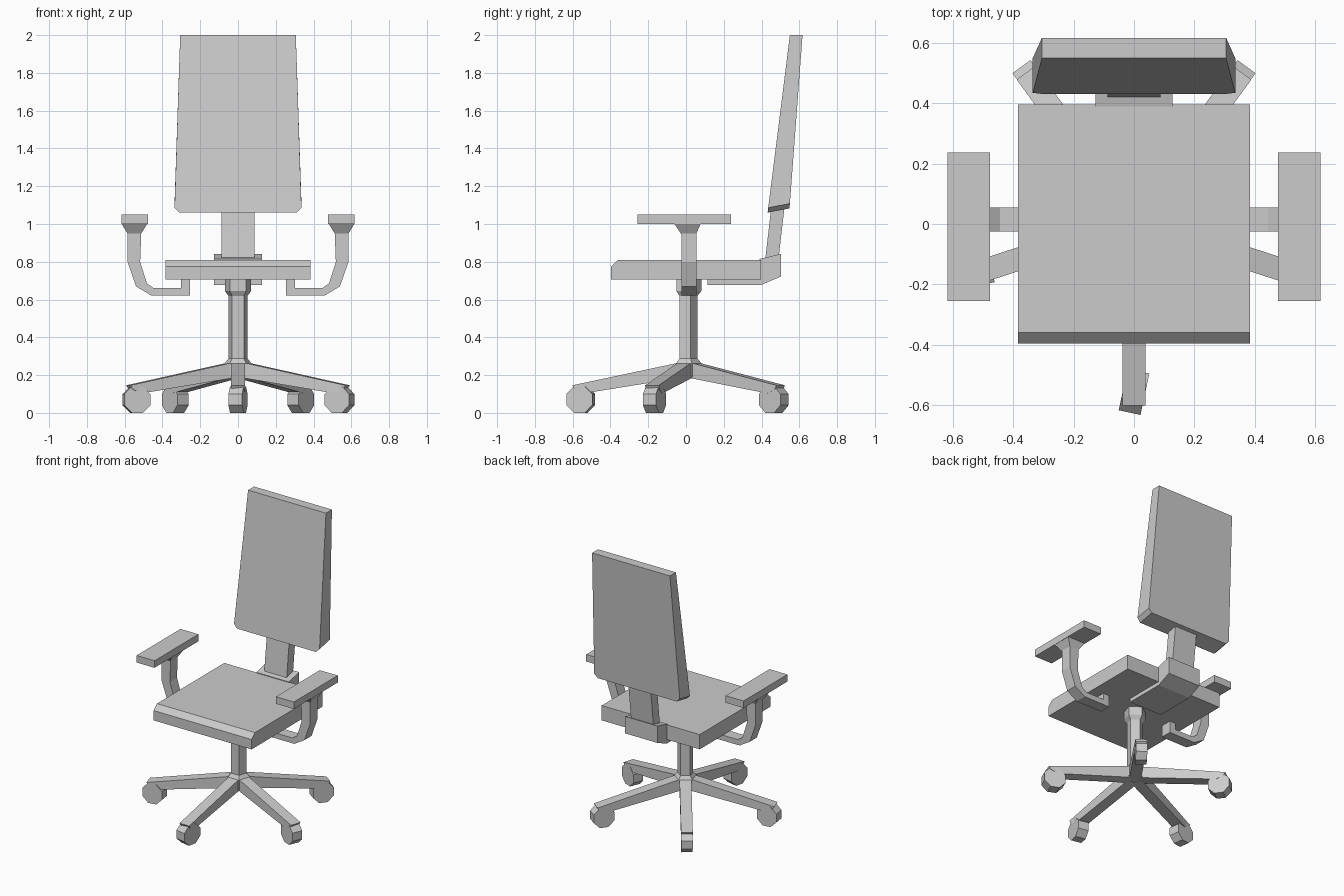
import bpy, bmesh
from math import radians, cos, sin, pi
from mathutils import Matrix, Vector

if "Cube" in bpy.data.objects:
    bpy.data.objects.remove(bpy.data.objects["Cube"])

HUB_Y = 0.008


def loft(name, rings, matrix=None):
    """Closed solid skinned through equal-length rings of points."""
    bm = bmesh.new()
    vs = [[bm.verts.new(p) for p in ring] for ring in rings]
    n = len(vs[0])
    for a, b in zip(vs, vs[1:]):
        for i in range(n):
            j = (i + 1) % n
            bm.faces.new((a[i], a[j], b[j], b[i]))
    bm.faces.new(vs[0][::-1])
    bm.faces.new(vs[-1])
    bmesh.ops.recalc_face_normals(bm, faces=bm.faces)
    if matrix is not None:
        bmesh.ops.transform(bm, matrix=matrix, verts=bm.verts)
    me = bpy.data.meshes.new(name)
    bm.to_mesh(me)
    bm.free()
    ob = bpy.data.objects.new(name, me)
    bpy.context.collection.objects.link(ob)
    return ob


def side_prism(name, profile, half, matrix=None):
    """Profile in (y, z), extruded symmetrically along x."""
    return loft(name, [[(x, y, z) for y, z in profile] for x in (-half, half)], matrix)


def rect(x0, x1, y0, y1, z):
    return [(x0, y0, z), (x1, y0, z), (x1, y1, z), (x0, y1, z)]


def mirror(ob):
    m = ob.modifiers.new("Mirror", 'MIRROR')
    m.use_mirror_merge = False


# seat cushion with chamfered front edge
side_prism("seat", [(-.397, .705), (.396, .705), (.396, .81), (-.36, .81), (-.397, .775)], .385)

# bracket under the seat and post carrying the backrest
side_prism("back_bracket", [(.114, .71), (.114, .678), (.40, .678), (.502, .722),
                            (.502, .842), (.39, .815), (.39, .71)], .128)
side_prism("back_post", [(.418, .80), (.488, .80), (.525, 1.12), (.455, 1.12)], .088)

# tapered, leaning backrest with clipped lower corners
outline = [(-.31, 0), (.31, 0), (.336, .028), (.306, 1), (-.306, 1), (-.336, .028)]


def back_ring(y0, z0, y1):
    return [(x, y0 + (y1 - y0) * t, z0 + (2 - z0) * t) for x, t in outline]


loft("backrest", [back_ring(.432, 1.06, .55), back_ring(.548, 1.083, .617)])

# armrests: curved support, flared neck and flat pad
arm = [(.255, .708), (.255, .622), (.46, .622), (.54, .67), (.585, .80), (.585, .955),
       (.512, .955), (.518, .80), (.482, .685), (.445, .66), (.303, .66), (.303, .708)]
mirror(loft("arm_support", [[(x, y, z) for x, z in arm] for y in (-.025, .055)]))
mirror(loft("arm_neck", [rect(.512, .585, -.028, .055, .95), rect(.48, .617, -.062, .078, 1.002)]))
mirror(loft("arm_pad", [rect(.477, .618, -.256, .237, z) for z in (1.0, 1.05)]))


# five-sided column with collar and hub
def penta(r, z):
    return [(r * cos(pi / 2 + i * 2 * pi / 5), HUB_Y + r * sin(pi / 2 + i * 2 * pi / 5), z)
            for i in range(5)]


loft("column", [penta(.053, .25), penta(.053, .64)])
loft("column_collar", [penta(.053, .62), penta(.073, .645), penta(.073, .706)])
loft("base_hub", [penta(.075, .19), penta(.075, .262), penta(.053, .287)])

# five legs with octagonal castors, each castor swivelled a little
swivel = [-12, -5, 0, 0, -10]
for i, s in enumerate(swivel):
    a = radians(-90 + 72 * i)
    place = Matrix.Translation((0, HUB_Y, 0)) @ Matrix.Rotation(a - pi / 2, 4, 'Z')
    side_prism(f"base_leg_{i}", [(.02, .188), (.55, .103), (.598, .125), (.61, .146), (.04, .267)],
               .038, place)
    octo = [(.076 * cos(radians(22.5 + 45 * k)), .0702 + .076 * sin(radians(22.5 + 45 * k)))
            for k in range(8)]
    side_prism(f"castor_{i}", octo, .037,
               place @ Matrix.Translation((0, .565, 0)) @ Matrix.Rotation(radians(s), 4, 'Z'))
